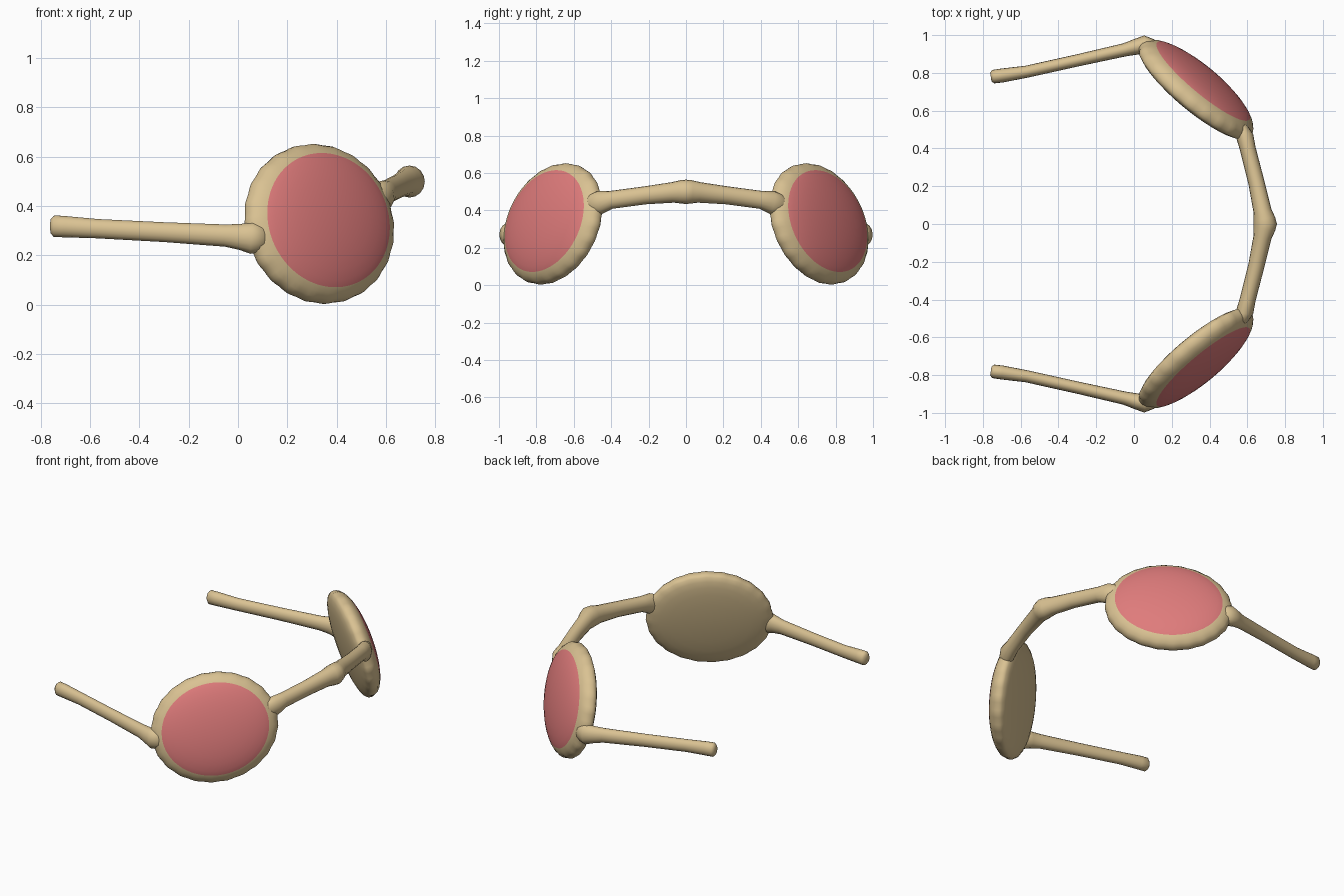
import bpy, bmesh, math
from mathutils import Vector

if "Cube" in bpy.data.objects:
    bpy.data.objects.remove(bpy.data.objects["Cube"])


def material(name, rgb):
    m = bpy.data.materials.new(name)
    m.diffuse_color = (*rgb, 1)
    m.use_nodes = True
    m.node_tree.nodes["Principled BSDF"].inputs["Base Color"].default_value = m.diffuse_color
    return m


TAN = material("tan frame", (0.70, 0.54, 0.29))
PINK = material("pink lens", (0.74, 0.20, 0.20))


def finish(bm, name, mats):
    bmesh.ops.recalc_face_normals(bm, faces=bm.faces)
    me = bpy.data.meshes.new(name)
    bm.to_mesh(me)
    bm.free()
    for m in mats:
        me.materials.append(m)
    me.shade_smooth()
    ob = bpy.data.objects.new(name, me)
    bpy.context.collection.objects.link(ob)
    return ob


def skin(bm, rings):
    """Join rings of vertices with quads and return the faces per band."""
    bands = []
    for a, b in zip(rings, rings[1:]):
        n = len(a)
        bands.append([bm.faces.new((a[i], a[(i + 1) % n], b[(i + 1) % n], b[i]))
                      for i in range(n)])
    return bands


def tube(name, pts, sides=16):
    """Rounded rod through (x, y, z, sideways radius, upright radius)."""
    bm = bmesh.new()
    P = [Vector(p[:3]) for p in pts]
    rings = []
    for i, p in enumerate(pts):
        t = (P[min(i + 1, len(P) - 1)] - P[max(i - 1, 0)]).normalized()
        side = t.cross(Vector((0, 0, 1))).normalized()
        up = side.cross(t)
        rings.append([bm.verts.new(P[i] + side * p[3] * math.cos(a) + up * p[4] * math.sin(a))
                      for a in (2 * math.pi * k / sides for k in range(sides))])
    skin(bm, rings)
    bm.faces.new(rings[0])
    bm.faces.new(rings[-1])
    return finish(bm, name, [TAN])


def eyepiece(name, s):
    """Domed oval disc: tan rim and back, pink front."""
    c = Vector((0.327, 0.708, 0.327))
    n = Vector((0.61, 0.75, 0.24)).normalized()
    u = Vector((0.57, -0.47, 0.17))
    u = (u - n * u.dot(n)).normalized()
    v = n.cross(u)
    seg = 96
    bm = bmesh.new()

    def place(x, y, h):
        p = c + u * x + v * y + n * h
        return bm.verts.new((p.x, s * p.y, p.z))

    # latitudes from the back centre to the front centre
    lats = [-80, -65, -50, -38, -26, -14, -6, 0, 6, 14, 24, 32, 40, 50, 60, 70, 80]
    rings = []
    for lat in lats:
        f, h = math.cos(math.radians(lat)), math.sin(math.radians(lat))
        h = 0.112 * h ** 0.85 if h > 0 else -0.068 * (-h) ** 0.7
        ring = []
        for k in range(seg):
            a = 2 * math.pi * k / seg
            # slightly scalloped rim
            g = f * (1 + (0.006 * math.cos(24 * a) if abs(lat) < 20 else 0))
            ring.append(place(0.378 * g * math.cos(a), 0.328 * g * math.sin(a), h))
        rings.append(ring)
    bands = skin(bm, rings)
    for lat, band in zip(lats, bands):
        for f in band:
            f.material_index = 1 if lat >= 32 else 0
    for ring, h, m in ((rings[0], -0.068, 0), (rings[-1], 0.112, 1)):
        tip = place(0, 0, h)
        for k in range(seg):
            bm.faces.new((ring[k], ring[(k + 1) % seg], tip)).material_index = m
    return finish(bm, name, [TAN, PINK])


for s, label in ((1, "left"), (-1, "right")):
    eyepiece(label + "_eyepiece", s)
    # side arm, flaring into the rim
    tube(label + "_arm", [(x, s * y, z, a, b) for x, y, z, a, b in (
        (-0.758, 0.778, 0.318, 0.024, 0.030),
        (-0.745, 0.78, 0.318, 0.036, 0.044),
        (-0.70, 0.786, 0.316, 0.037, 0.043),
        (-0.57, 0.806, 0.308, 0.032, 0.039),
        (-0.30, 0.866, 0.294, 0.032, 0.040),
        (-0.05, 0.922, 0.280, 0.035, 0.045),
        (0.01, 0.938, 0.275, 0.042, 0.053),
        (0.055, 0.948, 0.270, 0.050, 0.064),
        (0.085, 0.940, 0.270, 0.044, 0.060),
        (0.115, 0.910, 0.272, 0.022, 0.035))])

# nose bridge, thick at the middle and where it meets the rims
half = [(0.545, 0.54, 0.425, 0.022, 0.035),
        (0.570, 0.50, 0.432, 0.038, 0.056),
        (0.588, 0.46, 0.442, 0.046, 0.062),
        (0.602, 0.40, 0.456, 0.042, 0.048),
        (0.648, 0.22, 0.480, 0.043, 0.048),
        (0.68, 0.07, 0.496, 0.048, 0.055),
        (0.69, 0.025, 0.499, 0.058, 0.063)]
tube("bridge", half + [(0.695, 0, 0.499, 0.062, 0.065)]
     + [(x, -y, z, a, b) for x, y, z, a, b in reversed(half)])
